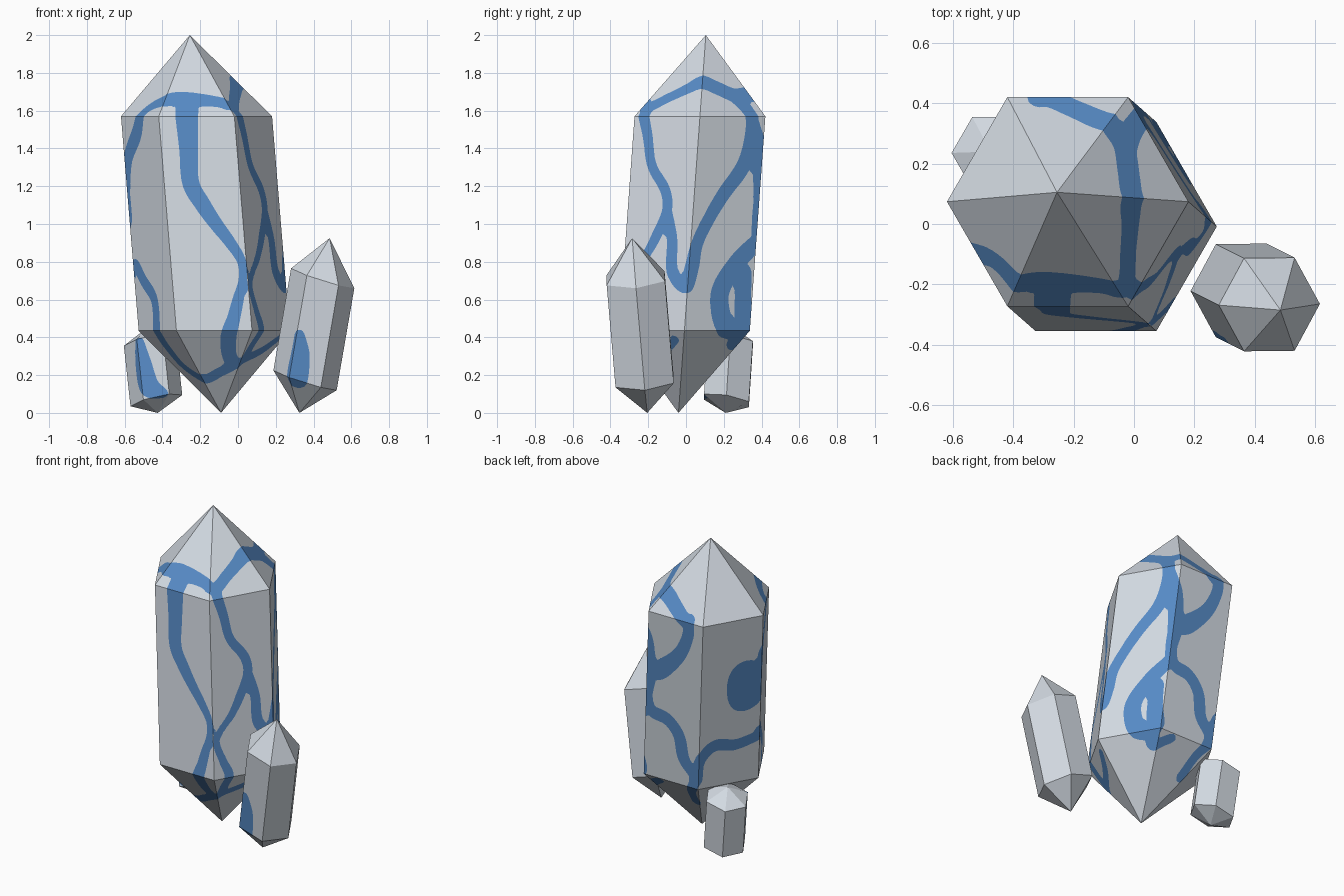
import bpy, bmesh, math
from mathutils import Vector
from mathutils.kdtree import KDTree


def material(name, color):
    m = bpy.data.materials.new(name)
    m.diffuse_color = (*color, 1)
    return m


STONE = material("pale_grey_stone", (0.65, 0.70, 0.76))
VEIN = material("blue_vein", (0.095, 0.26, 0.57))


def surface_function(base, tip, low, high, u, v):
    """Six-sided double-pointed crystal: s runs 0-6 round the corners, h is axial height."""
    base, tip, u, v = map(Vector, (base, tip, u, v))
    top = tip.z

    def corner(k):
        a = math.radians(60 * (k % 6))
        return u * math.cos(a) + v * math.sin(a)

    def surf(s, h):
        r = max(0.0, min(1, h / low, (top - h) / (top - high)))
        k = math.floor(s)
        return base.lerp(tip, h / top) + corner(k).lerp(corner(k + 1), s - k) * r
    return surf


def vein_discs(surf, path, steps=12):
    """Smooth (s, h, half width) path sampled on the surface."""
    p = [Vector(q) for q in path]
    p = [p[0]] + p + [p[-1]]
    out = []
    for a, b, c, d in zip(p, p[1:], p[2:], p[3:]):
        for i in range(steps + 1):
            t = i / steps
            q = 0.5 * (2 * b + (c - a) * t + (2 * a - 5 * b + 4 * c - d) * t * t
                       + (3 * b - 3 * c - a + d) * t ** 3)
            out.append((surf(q.x, q.y), q.z))
    return out


def crystal(name, base, tip, low, high, u, v, veins, cols, rows):
    surf = surface_function(base, tip, low, high, u, v)
    top = tip[2]
    # rings of the lower point, the prism and the upper point
    levels = []
    for a, b, n in ((0, low, rows[0]), (low, high, rows[1]), (high, top, rows[2])):
        levels += [a + (b - a) * i / n for i in range(n)]
    levels = levels[1:]
    n = 6 * cols
    bm = bmesh.new()
    grid = [[bm.verts.new(surf(i / cols, h)) for i in range(n)] for h in levels]
    bottom, peak = bm.verts.new(base), bm.verts.new(tip)
    for i in range(n):
        j = (i + 1) % n
        bm.faces.new((bottom, grid[0][j], grid[0][i]))
        bm.faces.new((peak, grid[-1][i], grid[-1][j]))
        for lo, hi in zip(grid, grid[1:]):
            bm.faces.new((lo[i], lo[j], hi[j], hi[i]))
    bmesh.ops.triangulate(bm, faces=bm.faces[:])

    # distance from every point to the edge of the nearest vein
    discs = [d for path in veins for d in vein_discs(surf, path)]
    kd = KDTree(len(discs))
    for i, (co, w) in enumerate(discs):
        kd.insert(co, i)
    kd.balance()
    field = {}
    for vert in bm.verts:
        near = kd.find_range(vert.co, 0.14)
        f = min((d - discs[i][1] for _, i, d in near), default=0.1)
        field[vert] = f if abs(f) > 1e-5 else 1e-5

    # cut the faces along the vein outlines
    cuts = []
    for e in bm.edges[:]:
        a, b = e.verts
        if field[a] * field[b] < 0:
            fac = field[a] / (field[a] - field[b])
            cut = bmesh.utils.edge_split(e, a, min(0.96, max(0.04, fac)))[1]
            cuts.append(cut)
    for c in cuts:
        field[c] = 0.0
    if cuts:
        bmesh.ops.connect_verts(bm, verts=cuts)
    for f in bm.faces:
        f.material_index = 1 if sum(field[x] for x in f.verts) < 0 else 0
    bmesh.ops.recalc_face_normals(bm, faces=bm.faces[:])

    me = bpy.data.meshes.new(name)
    bm.to_mesh(me)
    bm.free()
    me.materials.append(STONE)
    me.materials.append(VEIN)
    ob = bpy.data.objects.new(name, me)
    bpy.context.collection.objects.link(ob)


# veins over the front and left of the large crystal
front_vein = [(4.37, 1.64, .06), (4.37, 1.57, .06), (4.36, 1.4, .05), (4.35, 1.22, .045),
              (4.49, 1.1, .042), (4.64, 1.0, .036), (4.81, .9, .03), (4.94, .8, .024),
              (4.93, .7, .022), (4.85, .6, .03), (4.77, .5, .035), (4.7, .42, .042),
              (4.72, .33, .04), (4.8, .27, .035)]
crown_vein = [(3.0, 1.2, .035), (3.1, 1.35, .045), (3.38, 1.48, .05), (3.6, 1.61, .035),
              (4.11, 1.66, .045), (4.43, 1.66, .048), (4.88, 1.645, .036), (5.1, 1.62, .035),
              (5.36, 1.67, .035), (5.7, 1.72, .04), (6.0, 1.75, .05), (6.35, 1.72, .05),
              (6.7, 1.68, .05), (7.05, 1.68, .05), (7.44, 1.62, .045), (7.7, 1.56, .045)]
foot_vein = [(2.95, .73, .035), (3.06, .78, .035), (3.24, .7, .035), (3.48, .6, .035),
             (3.48, .45, .035), (3.4, .35, .035), (3.45, .24, .03), (4.05, .18, .03),
             (4.6, .22, .03), (5.1, .28, .03), (5.6, .33, .03), (5.85, .39, .025)]
# veins on the right
right_vein = [(5.1, 1.62, .035), (5.22, 1.47, .03), (5.32, 1.31, .028), (5.55, 1.18, .03),
              (5.6, 1.07, .03), (5.47, .94, .03), (5.32, .83, .025), (5.06, .69, .022),
              (5.15, .55, .025), (5.25, .45, .03), (5.18, .36, .03), (5.1, .28, .03)]
right_loop = [(5.6, 1.07, .03), (5.71, .92, .032), (5.75, .75, .035), (5.97, .67, .038),
              (6.05, .77, .04), (6.12, .92, .035), (6.4, 1.13, .038), (6.72, 1.31, .042),
              (6.81, 1.48, .04), (6.78, 1.6, .04), (6.7, 1.67, .05)]
right_patch = [(1.0, .9, .045), (.72, .79, .05), (.5, .63, .055), (.62, .46, .06),
               (.88, .46, .06), (.86, .6, .05), (.84, .74, .05)]
patch_tail = [(.85, .45, .05), (.92, .36, .035), (1.25, .41, .03)]
# veins on the back
back_edge = [(.84, 1.5, .045), (.98, 1.33, .055), (1.05, 1.15, .05), (1.02, 1.0, .04),
             (1.1, .89, .045), (1.4, .86, .045), (1.62, .77, .045), (1.72, .62, .045),
             (1.93, .51, .04), (1.85, .38, .03), (1.9, .26, .03)]
back_loop = [(1.72, 1.58, .045), (1.73, 1.48, .04), (1.58, 1.33, .045), (1.25, 1.19, .06),
             (1.04, 1.15, .05)]
back_left_band = [(1.97, .5, .035), (2.02, .63, .035), (2.25, .72, .04), (2.6, .7, .038),
                  (2.95, .73, .035)]
back_left_patch = [(3.0, 1.2, .04), (2.7, 1.18, .09), (2.7, 1.02, .09), (2.92, 1.02, .05),
                   (2.9, 1.15, .06)]

crystal("large_crystal", (-.09, -.04, 0), (-.255, .105, 2.0), .435, 1.57,
        (.4, 0, 0), (0, .4, 0),
        [front_vein, crown_vein, foot_vein, right_vein, right_loop, right_patch, patch_tail,
         back_edge, back_loop, back_left_band, back_left_patch],
        16, (18, 48, 20))

# tilted crystal on the right
crystal("right_crystal", (.325, -.205, 0), (.485, -.285, .925), .1725, .7125,
        (.1675, .002, -.0525), (0, .178, .013),
        [[(4.07, .4, .03), (4.2, .31, .05), (4.22, .22, .06), (4.25, .17, .055)]],
        8, (8, 24, 10))

# short crystal at the back left
crystal("small_back_crystal", (-.425, .21, 0), (-.475, .24, .455), .065, .385,
        (.137, 0, .03), (0, .137, -.023),
        [[(4.08, .37, .025), (4.1, .25, .05), (4.25, .13, .055), (4.75, .075, .03)]],
        8, (4, 16, 4))
